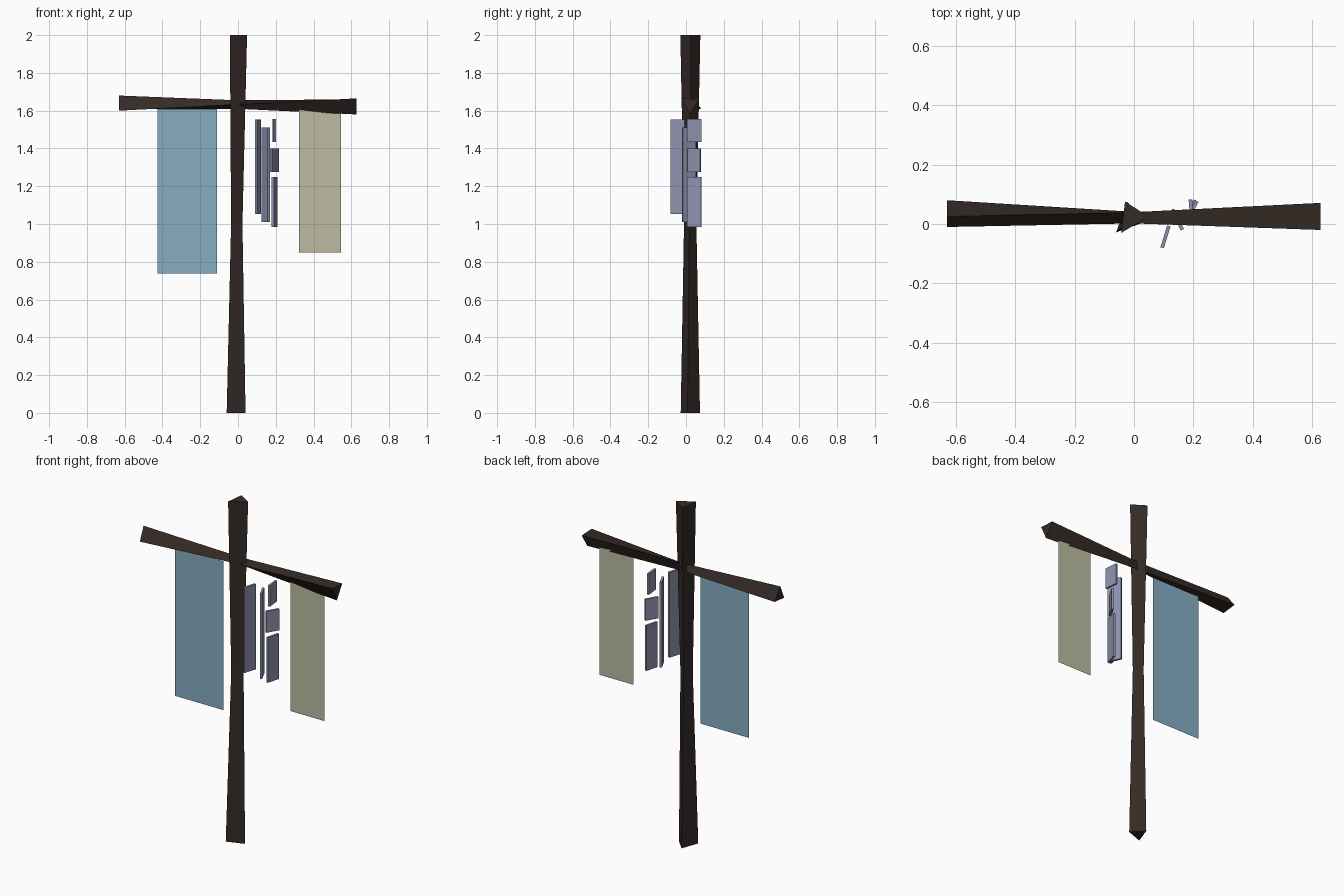
import bpy, bmesh, math
from mathutils import Vector, Matrix

if "Cube" in bpy.data.objects:
    bpy.data.objects.remove(bpy.data.objects["Cube"])


def material(name, color):
    m = bpy.data.materials.new(name)
    m.diffuse_color = color
    m.use_nodes = True
    m.node_tree.nodes["Principled BSDF"].inputs["Base Color"].default_value = m.diffuse_color
    return m


wood = material("dark_wood", (0.035, 0.024, 0.019, 1))
metal = material("chime_metal", (0.27, 0.29, 0.42, 1))
blue = material("blue_cloth", (0.24, 0.42, 0.54, 0.8))
cream = material("cream_cloth", (0.5, 0.5, 0.36, 0.8))


def finish(name, bm, mat):
    bmesh.ops.recalc_face_normals(bm, faces=bm.faces)
    me = bpy.data.meshes.new(name)
    bm.to_mesh(me)
    bm.free()
    me.materials.append(mat)
    ob = bpy.data.objects.new(name, me)
    bpy.context.collection.objects.link(ob)
    return ob


def waisted_beam(name, start, end, waist):
    """Three-sided beam, matching corners joined, pinched at mid length."""
    start = [Vector(p) for p in start]
    end = [Vector(p) for p in end]
    mid = [(a + b) / 2 for a, b in zip(start, end)]
    c = sum(mid, Vector()) / 3
    mid = [c + (p - c) * waist for p in mid]
    bm = bmesh.new()
    rings = [[bm.verts.new(p) for p in r] for r in (start, mid, end)]
    for r0, r1 in zip(rings, rings[1:]):
        for i in range(3):
            j = (i + 1) % 3
            bm.faces.new((r0[i], r0[j], r1[j], r1[i]))
    bm.faces.new(rings[0])
    bm.faces.new(rings[-1])
    return finish(name, bm, wood)


# Upright post
waisted_beam("post",
             [(-0.06, -0.028, 0), (0.04, 0.008, 0), (-0.023, 0.074, 0)],
             [(-0.043, -0.03, 2), (0.048, 0.025, 2), (-0.03, 0.076, 2)], 0.63)

# Twisted cross beam
waisted_beam("cross_beam",
             [(-0.63, -0.01, 1.60), (-0.63, 0.025, 1.68), (-0.63, 0.08, 1.61)],
             [(0.627, -0.02, 1.665), (0.627, 0.071, 1.66), (0.627, 0.02, 1.58)], 0.6)


# Hanging cloths
def cloth(name, x0, x1, z0, z1, mat):
    bm = bmesh.new()
    pts = ((x0, z0), (x1, z0), (x1, z1), (x0, z1))
    bm.faces.new([bm.verts.new((x, 0.025, z)) for x, z in pts])
    ob = finish(name, bm, mat)
    ob.data.flip_normals() if ob.data.polygons[0].normal.y > 0 else None


cloth("blue_banner", -0.425, -0.11, 0.737, 1.61, blue)
cloth("cream_banner", 0.323, 0.545, 0.848, 1.61, cream)

# Thin chime plates: name, x, y, bottom, top, lean in degrees
for name, x, y, z0, z1, deg in (
        ("chime_long_front", 0.106, -0.043, 1.052, 1.552, 17),
        ("chime_long_middle", 0.146, 0.015, 1.01, 1.51, -26),
        ("chime_short_top", 0.193, 0.044, 1.435, 1.557, -5),
        ("chime_short_middle", 0.193, 0.043, 1.275, 1.40, 30),
        ("chime_short_bottom", 0.194, 0.044, 0.985, 1.25, 15)):
    bm = bmesh.new()
    bmesh.ops.create_cube(bm, size=1)
    bm.transform(Matrix.Translation((x, y, (z0 + z1) / 2))
                 @ Matrix.Rotation(math.radians(-deg), 4, 'Z')
                 @ Matrix.Diagonal((0.012, 0.077, z1 - z0, 1)))
    finish(name, bm, metal)
